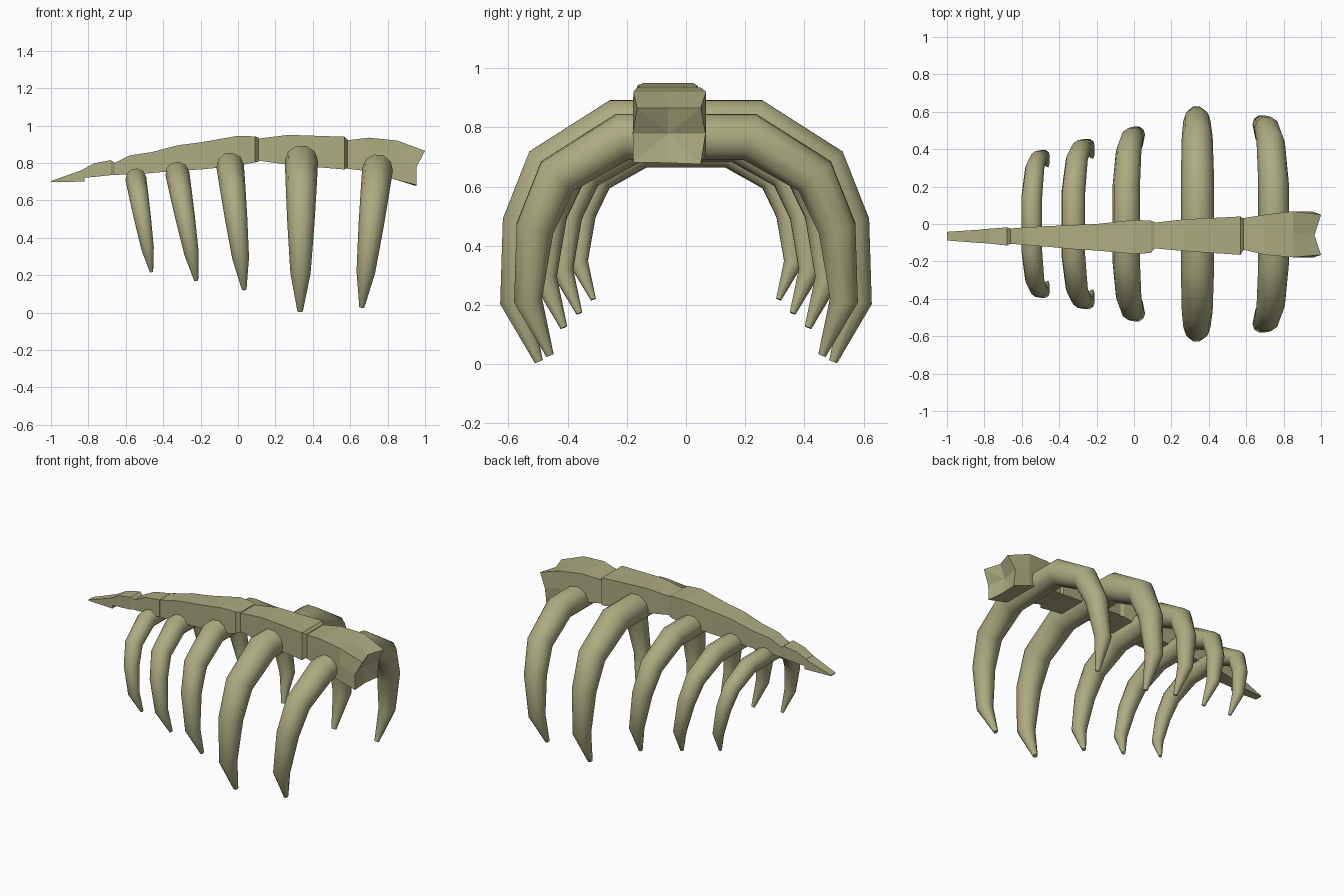
import bpy, math
from mathutils import Vector, Matrix

if "Cube" in bpy.data.objects:
    bpy.data.objects.remove(bpy.data.objects["Cube"])


def make(name, verts, faces):
    me = bpy.data.meshes.new(name)
    me.from_pydata(verts, [], faces)
    me.update()
    me.materials.append(mat)
    ob = bpy.data.objects.new(name, me)
    bpy.context.collection.objects.link(ob)
    return ob


def skin(rings, n):
    """Quads joining consecutive rings of n verts, plus both end caps."""
    f = [tuple(reversed(range(n)))]
    for i in range(rings - 1):
        for j in range(n):
            k = (j + 1) % n
            f.append((i*n + j, i*n + k, (i+1)*n + k, (i+1)*n + j))
    f.append(tuple(range((rings-1)*n, rings*n)))
    return f


mat = bpy.data.materials.new("bone")
mat.diffuse_color = (0.42, 0.41, 0.22, 1)
mat.use_nodes = True
mat.node_tree.nodes["Principled BSDF"].inputs["Base Color"].default_value = mat.diffuse_color

# One rib arch: (y, z, diameter) of half the path, z measured from the crown
half = [(0.235, -0.085, 0.178), (0.47, -0.228, 0.165), (0.552, -0.42, 0.145),
        (0.577, -0.685, 0.108), (0.497, -0.887, 0.03)]
path = [(-y, z, d) for y, z, d in reversed(half)] + half
SIDES = 10


def rib(name, x, top, scale, tilt):
    pts = [Vector((0, y, z)) for y, z, d in path]
    verts = []
    for i, p in enumerate(pts):
        a = (p - pts[max(i-1, 0)]).normalized()
        b = (pts[min(i+1, len(pts)-1)] - p).normalized()
        t = (a + b).normalized()
        nrm = Vector((0, -t.z, t.y))
        r = path[i][2] / 2
        for j in range(SIDES):
            w = 2 * math.pi * j / SIDES
            verts.append(p + Vector((r*math.cos(w), 0, 0)) + nrm * (r*math.sin(w)))
    m = (Matrix.Translation((x, 0, top)) @ Matrix.Rotation(math.radians(tilt), 4, 'Y')
         @ Matrix.Scale(scale, 4))
    ob = make(name, [m @ v for v in verts], skin(len(pts), SIDES))
    bpy.ops.object.select_all(action='DESELECT')
    ob.select_set(True)
    bpy.context.view_layer.objects.active = ob
    bpy.ops.object.shade_smooth_by_angle(angle=math.radians(50))


# Five ribs: x, crown height, scale, lean
for i, r in enumerate([(-0.555, 0.77, 0.63, -9.5), (-0.335, 0.805, 0.725, -10),
                       (-0.05, 0.855, 0.83, -6.5), (0.34, 0.895, 1.0, 0.5),
                       (0.755, 0.845, 0.925, 6.5)]):
    rib(f"rib_{i+1}", *r)


def vertebra(name, sections):
    """Box-section spine piece; section = (x, z bottom, z top, y min, y max)."""
    verts = []
    for x, b, t, y0, y1 in sections:
        verts += [(x, y0, b), (x, y1, b), (x, y1, t), (x, y0, t)]
    return make(name, verts, skin(len(sections), 4))


# Spine pieces from tail to neck
vertebra("tail_tip", [(-1.0, 0.698, 0.703, -0.088, -0.042), (-0.82, 0.70, 0.767, -0.102, -0.03)])
vertebra("tail_joint", [(-0.83, 0.72, 0.765, -0.10, -0.03), (-0.77, 0.725, 0.798, -0.105, -0.025),
                        (-0.68, 0.735, 0.815, -0.115, -0.018), (-0.66, 0.74, 0.80, -0.105, -0.025)])
vertebra("spine_rear", [(-0.67, 0.735, 0.795, -0.105, -0.025), (-0.58, 0.74, 0.84, -0.112, -0.018),
                        (-0.47, 0.745, 0.857, -0.122, -0.012)])
vertebra("spine_middle", [(-0.48, 0.745, 0.853, -0.12, -0.012), (-0.32, 0.758, 0.895, -0.135, -0.005),
                          (-0.2, 0.765, 0.91, -0.142, 0.0), (0.0, 0.785, 0.945, -0.16, 0.022),
                          (0.09, 0.803, 0.942, -0.155, 0.018), (0.11, 0.806, 0.935, -0.13, 0.01)])
vertebra("spine_front", [(0.09, 0.815, 0.928, -0.128, 0.005), (0.27, 0.79, 0.95, -0.145, 0.025),
                         (0.57, 0.765, 0.94, -0.165, 0.04), (0.585, 0.775, 0.925, -0.14, 0.025)])

# Neck piece with a notched open end; eight-point sections
neck = []
for x, b, t, y0, y1 in [(0.575, 0.77, 0.92, -0.135, 0.03), (0.7, 0.755, 0.935, -0.165, 0.05),
                        (0.85, 0.708, 0.92, -0.178, 0.068)]:
    m, c = (b + t) / 2, (y0 + y1) / 2
    neck += [(x, y0, b), (x, c, b), (x, y1, b), (x, y1, m),
             (x, y1, t), (x, c, t), (x, y0, t), (x, y0, m)]
neck += [(0.955, -0.178, 0.682), (0.945, -0.06, 0.68), (0.955, 0.05, 0.676), (0.955, 0.066, 0.78),
         (1.0, 0.05, 0.865), (0.965, -0.06, 0.866), (1.0, -0.165, 0.865), (0.955, -0.18, 0.78)]
faces = skin(4, 8)[:-1]
neck.append((0.93, -0.06, 0.78))
faces += [(24 + j, 24 + (j + 1) % 8, 32) for j in range(8)]
make("neck_end", neck, faces)
